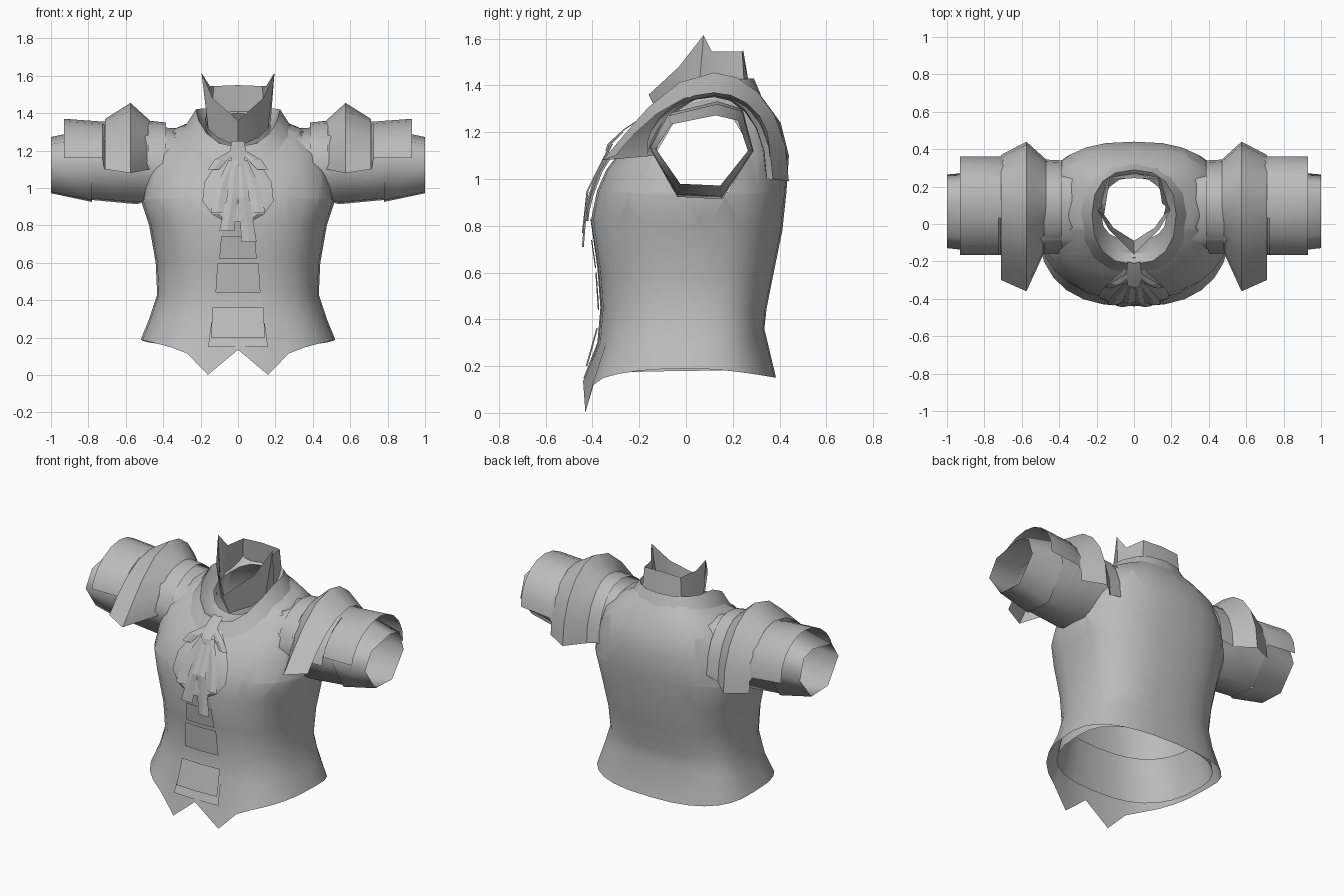
import bpy, bmesh
from math import sin, cos, pi, radians
from mathutils import Vector

cube = bpy.data.objects.get("Cube")
if cube:
    bpy.data.objects.remove(cube)

cloth = bpy.data.materials.new("grey cloth")
cloth.use_nodes = True
GREY = (0.5, 0.5, 0.5, 1)
cloth.diffuse_color = GREY
cloth.node_tree.nodes["Principled BSDF"].inputs["Base Color"].default_value = GREY


def finish(name, bm, angle=32):
    bmesh.ops.recalc_face_normals(bm, faces=bm.faces)
    mesh = bpy.data.meshes.new(name)
    bm.to_mesh(mesh)
    bm.free()
    mesh.materials.append(cloth)
    ob = bpy.data.objects.new(name, mesh)
    bpy.context.collection.objects.link(ob)
    bpy.ops.object.select_all(action='DESELECT')
    ob.select_set(True)
    bpy.context.view_layer.objects.active = ob
    bpy.ops.object.shade_smooth_by_angle(angle=radians(angle))


def loft(rows, closed):
    """Skin a list of equally long point rows."""
    bm = bmesh.new()
    grid = [[bm.verts.new(p) for p in row] for row in rows]
    n = len(grid[0])
    for a, b in zip(grid, grid[1:]):
        for i in range(n if closed else n - 1):
            j = (i + 1) % n
            bm.faces.new((a[i], a[j], b[j], b[i]))
    return bm


def power(v, e):
    return (abs(v) ** e) * (1 if v >= 0 else -1)


def ring(zf, zs, zb, w, yf, yb, n=28, e=0.78):
    """Rounded horizontal ring, tilted from front height to back height."""
    mid, pts = 0.05, []
    for i in range(n):
        a = 2 * pi * i / n
        s, c = power(sin(a), e), power(cos(a), e)
        y = mid + c * ((yf - mid) if c > 0 else (mid - yb))
        z = zs + abs(c) ** 1.5 * ((zf if c > 0 else zb) - zs)
        pts.append(Vector((s * w, y, z)))
    return pts


def lerp(table, v):
    for (a, p), (b, q) in zip(table, table[1:]):
        if a <= v <= b:
            return p + (q - p) * (v - a) / (b - a)
    return table[0][1] if v < table[0][0] else table[-1][1]


# Jacket body, with a pointed front hem and cut armholes
HEM = [(0, 0.135), (0.162, 0), (0.285, 0.13), (0.52, 0.19)]
hem = ring(0.2, 0.19, 0.15, 0.52, -0.44, 0.385)
for p in hem:
    if p.y < 0.04:
        p.z = lerp(HEM, abs(p.x))
body_rows = [hem] + [ring(*r) for r in (
    (0.3, 0.3, 0.36, 0.475, -0.375, 0.335),
    (0.45, 0.43, 0.45, 0.432, -0.362, 0.345),
    (0.62, 0.6, 0.6, 0.44, -0.375, 0.375),
    (0.83, 0.8, 0.78, 0.475, -0.405, 0.412),
    (0.95, 0.92, 0.95, 0.515, -0.38, 0.43),
    (1.04, 1.08, 1.1, 0.49, -0.34, 0.44),
    (1.13, 1.22, 1.24, 0.44, -0.27, 0.405),
    (1.18, 1.32, 1.35, 0.33, -0.215, 0.325),
    (1.21, 1.35, 1.42, 0.21, -0.18, 0.27))]
bm = loft(body_rows, True)
ARM_Y, ARM_Z = 0.08, 1.12


def around_arm():
    return [f for f in bm.faces if abs(f.calc_center_median().x) > 0.28
            and f.calc_center_median().z > 0.82]


normals = [Vector((0, cos(k * pi / 3 + pi / 6), sin(k * pi / 3 + pi / 6))) for k in range(6)]
hub, reach = Vector((0, ARM_Y, ARM_Z)), 0.175
for nrm in normals:
    fs = around_arm()
    geom = fs + list({e for f in fs for e in f.edges}) + list({v for f in fs for v in f.verts})
    bmesh.ops.bisect_plane(bm, geom=geom, plane_co=hub + nrm * reach, plane_no=nrm)
hole = [f for f in around_arm()
        if all((f.calc_center_median() - hub).dot(n) < reach for n in normals)]
bmesh.ops.delete(bm, geom=hole, context='FACES')
finish("jacket_body", bm, 28)

# Shirt layer showing inside the jacket hem
finish("inner_shirt", loft([
    ring(0.17, 0.18, 0.19, 0.47, -0.375, 0.34),
    ring(0.3, 0.3, 0.36, 0.45, -0.352, 0.312),
    ring(0.45, 0.43, 0.45, 0.41, -0.342, 0.325)], True))

# Sleeve cross-section, seven-sided
SLEEVE = [(-1.1, 0.05), (-0.75, 0.6), (0.25, 0.8), (0.75, 0.68),
          (0.97, 0), (0.35, -0.78), (-0.55, -0.74)]


def sleeve_ring(x, ry, rz, side, lean=0.0):
    """Section at x; lean pulls the upper points toward the neck."""
    return [(side * (x - lean * v), ARM_Y + ry * u, ARM_Z + rz * v) for u, v in SLEEVE]


def arch(x, yf, yb, top, low_f, low_b, e=1.3, n=10):
    """Arch over the arm from the front edge to the back edge; e straightens the front."""
    mid, pts = 0.12, []
    for i in range(n + 1):
        a = pi * i / n
        c = cos(a)
        y = mid + c * ((yf - mid) if c > 0 else (mid - yb))
        low = low_f if c > 0 else low_b
        rise = max(sin(a), 0) ** (e if c > 0 else 0.95)
        pts.append((x, y, low + (top - low) * rise))
    return pts


# Sleeves, cuffs and layered shoulder plates
for side, s in (("left", 1), ("right", -1)):
    finish(side + "_sleeve", loft([
        sleeve_ring(0.38, 0.215, 0.245, s, 0.13),
        sleeve_ring(0.54, 0.215, 0.265, s),
        sleeve_ring(0.79, 0.205, 0.235, s)], True), 72)
    finish(side + "_cuff", loft([
        sleeve_ring(0.78, 0.212, 0.25, s),
        sleeve_ring(1.0, 0.19, 0.19, s)], True), 72)
    finish(side + "_upper_arm_plate", loft([
        arch(s * 0.6, -0.165, 0.36, 1.355, 1.1, 1.08),
        arch(s * 0.715, -0.165, 0.36, 1.355, 1.1, 1.08),
        arch(s * 0.725, -0.165, 0.36, 1.355, 1.16, 1.1),
        arch(s * 0.93, -0.165, 0.36, 1.37, 1.16, 1.12)], False))
    finish(side + "_shoulder_pad", loft([
        arch(s * 0.47, -0.13, 0.345, 1.36, 1.1, 1.0),
        arch(s * 0.575, -0.36, 0.44, 1.455, 1.08, 0.99, 2.4),
        arch(s * 0.71, -0.3, 0.37, 1.37, 1.1, 1.0, 2.0)], False))
    finish(side + "_shoulder_band", loft([
        arch(s * 0.385, -0.13, 0.34, 1.35, 1.19, 1.02),
        arch(s * 0.48, -0.14, 0.345, 1.36, 1.17, 1.0)], False))

# Turned-over jacket collar, tucked in to the shirt
finish("jacket_collar", loft([
    ring(1.14, 1.32, 1.36, 0.29, -0.262, 0.32, 16, 0.85),
    ring(1.22, 1.42, 1.43, 0.225, -0.215, 0.29, 16, 0.85),
    ring(1.2, 1.37, 1.41, 0.2, -0.16, 0.27, 16, 0.85),
    ring(1.22, 1.33, 1.4, 0.175, -0.09, 0.25, 16, 0.85)], True))

# Standing shirt collar with two raised points
top_half = [(0, 0.245, 1.55), (0.13, 0.24, 1.545), (0.15, 0.11, 1.545),
            (0.195, 0.075, 1.615), (0.135, -0.03, 1.48), (0, -0.16, 1.36)]
low_half = [(0, 0.27, 1.4), (0.14, 0.25, 1.39), (0.175, 0.12, 1.36),
            (0.16, 0.05, 1.32), (0.11, -0.02, 1.27), (0, -0.09, 1.22)]


def mirrored(half):
    return half + [(-x, y, z) for x, y, z in half[-2:0:-1]]


finish("shirt_collar", loft([mirrored(low_half), mirrored(top_half)], True), 40)

# Waistcoat panel and its cross straps, following the jacket front
FRONT = sorted((r[0].z, r[0].y) for r in body_rows)


def front_sheet(name, spans, lift):
    rows = []
    for z, w in spans:
        y = lerp(FRONT, z) - lift
        rows.append([(-w, y + w * 0.05, z), (0, y, z), (w, y + w * 0.05, z)])
    finish(name, loft(rows, False))


front_sheet("waistcoat_panel", [(0.15, 0.16), (0.3, 0.14), (0.45, 0.13),
                                (0.62, 0.115), (0.83, 0.07)], 0.004)
for k, (lo, hi, w) in enumerate(((0.2, 0.36, 0.145), (0.44, 0.6, 0.12), (0.62, 0.74, 0.1))):
    front_sheet("waistcoat_strap_%d" % (k + 1), [(lo, w), (hi, w - 0.01)], 0.014)
front_sheet("pocket_trim", [(0.285, 0.06), (0.292, 0.06)], 0.02)

# Ruffled neck cloth: pleated fan, knot, and hanging tails
fan = []
for z, w, y in ((1.18, 0.05, -0.25), (1.11, 0.13, -0.32), (1.03, 0.18, -0.37),
                (0.93, 0.19, -0.408), (0.86, 0.14, -0.425), (0.82, 0.07, -0.43)):
    fan.append([(w * t / 4, y + 0.012 * (t / 4) ** 2 - 0.006 * (t % 2), z)
                for t in range(-4, 5)])
finish("neck_cloth_fan", loft(fan, False), 20)


def ribbon(name, path):
    """Strip with a raised middle fold; path gives x, y, z and half width."""
    finish(name, loft([[(x - w, y + 0.008, z), (x, y, z), (x + w, y + 0.008, z)]
                       for x, y, z, w in path], False), 20)


for side, s in (("left", 1), ("right", -1)):
    tip = 0.71 if s > 0 else 0.77
    ribbon(side + "_neck_cloth_tail", [(s * 0.015, -0.33, 1.14, 0.02),
                                       (s * 0.03, -0.425, 0.95, 0.03),
                                       (s * 0.06, -0.445, tip, 0.04)])
    ribbon(side + "_neck_cloth_fold", [(s * 0.03, -0.32, 1.15, 0.02),
                                       (s * 0.09, -0.395, 1.0, 0.03),
                                       (s * 0.11, -0.435, 0.87, 0.035)])
    ribbon(side + "_bow_loop", [(s * 0.02, -0.275, 1.2, 0.02),
                                (s * 0.09, -0.325, 1.15, 0.035),
                                (s * 0.13, -0.345, 1.1, 0.03)])
ribbon("neck_cloth_knot", [(0, -0.21, 1.25, 0.035), (0, -0.27, 1.21, 0.04),
                           (0, -0.335, 1.15, 0.035), (0, -0.345, 1.12, 0.03)])
